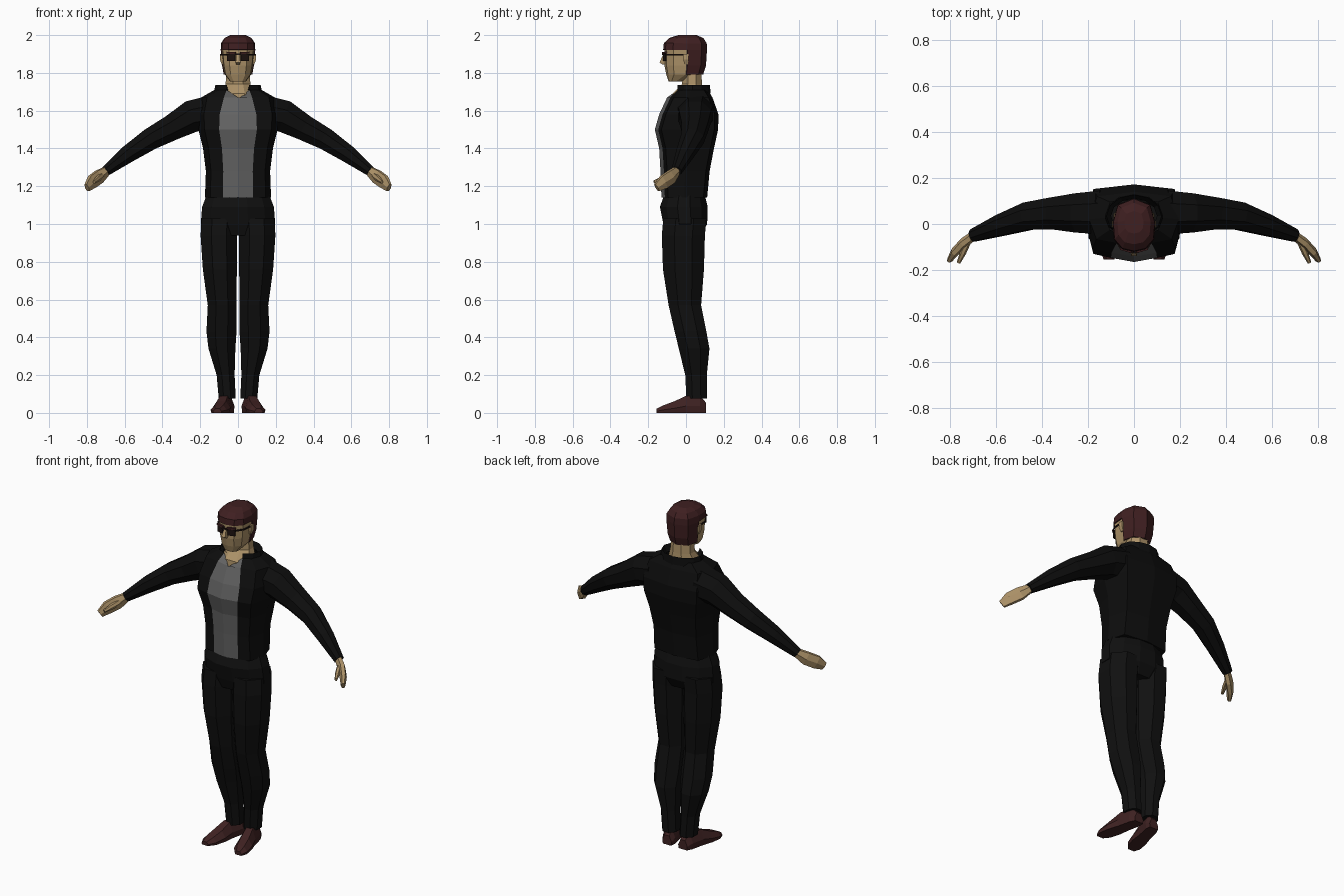
import bpy, bmesh, math
from mathutils import Vector

cube = bpy.data.objects.get("Cube")
if cube:
    bpy.data.objects.remove(cube, do_unlink=True)


def material(name, r, g, b):
    m = bpy.data.materials.new(name)
    m.use_nodes = True
    m.diffuse_color = (r, g, b, 1)
    node = next(n for n in m.node_tree.nodes if n.type == "BSDF_PRINCIPLED")
    node.inputs["Base Color"].default_value = (r, g, b, 1)
    node.inputs["Roughness"].default_value = 0.9
    return m


SKIN = material("skin", 0.42, 0.29, 0.14)
HAIR = material("dark_red_hair", 0.05, 0.014, 0.015)
JACKET = material("black_jacket", 0.004, 0.004, 0.004)
TROUSERS = material("black_trousers", 0.005, 0.005, 0.005)
SHIRT = material("grey_shirt", 0.12, 0.12, 0.12)
SHOE = material("brown_shoe_leather", 0.05, 0.016, 0.016)
GLASSES = material("dark_glasses", 0.012, 0.006, 0.005)


def loft(name, rings, mats, rule=None, closed=True, start=True, end=True, raised=None):
    """Skin a row of equal rings; rule(row, column) picks the material."""
    bm = bmesh.new()
    rows = [[bm.verts.new(p) for p in ring] for ring in rings]
    n = len(rows[0])
    for i in range(len(rows) - 1):
        for j in range(n if closed else n - 1):
            k = (j + 1) % n
            f = bm.faces.new((rows[i][j], rows[i][k], rows[i + 1][k], rows[i + 1][j]))
            f.material_index = rule(i, j) if rule else 0
    if closed and start:
        bm.faces.new(rows[0])
    if closed and end:
        bm.faces.new(rows[-1]).material_index = rule(len(rows), 0) if rule else 0
    bmesh.ops.recalc_face_normals(bm, faces=bm.faces)
    if raised is not None:
        shell = [f for f in bm.faces if f.material_index == raised]
        bmesh.ops.inset_region(bm, faces=shell, thickness=0.002, depth=0.006)
    mesh = bpy.data.meshes.new(name)
    bm.to_mesh(mesh)
    bm.free()
    for m in mats:
        mesh.materials.append(m)
    obj = bpy.data.objects.new(name, mesh)
    bpy.context.collection.objects.link(obj)
    return obj


def oval(z, x0, x1, y0, y1, n=8, s=1):
    """Horizontal n-sided ring that fills the given bounds."""
    k = 0.5 / math.cos(math.pi / n)
    ring = []
    for i in range(n):
        a = (i + 0.5) * math.tau / n
        ring.append((s * ((x0 + x1) / 2 + (x1 - x0) * k * math.cos(a)),
                     (y0 + y1) / 2 + (y1 - y0) * k * math.sin(a), z))
    return ring


def tube(name, stations, mat, s=1, n=8, ref=(0, 1, 0)):
    """Tube through (x, y, z, radius along ref, radius across)."""
    path = [Vector(p[:3]) for p in stations]
    rings = []
    for i, p in enumerate(stations):
        t = (path[min(i + 1, len(path) - 1)] - path[max(i - 1, 0)]).normalized()
        u = Vector(ref)
        u = (u - t * u.dot(t)).normalized()
        v = t.cross(u)
        ring = []
        for k in range(n):
            a = (k + 0.5) * math.tau / n
            q = path[i] + (u * p[3] * math.cos(a) + v * p[4] * math.sin(a)) / math.cos(math.pi / n)
            ring.append((s * q.x, q.y, q.z))
        rings.append(ring)
    return loft(name, rings, [mat])


def mirrored(half):
    return half + [(-x, y, z) for x, y, z in half[-2:0:-1]]


def half_column(j):
    return min(j, 9 - j)


# Jacket body with the shirt showing in its opening
body = []
for z, w, gap, yf, yb in [
        (1.14, .175, .08, -.13, .112), (1.28, .17, .078, -.135, .125),
        (1.40, .185, .085, -.142, .148), (1.50, .21, .10, -.165, .17),
        (1.58, .215, .097, -.142, .172), (1.67, .195, .075, -.10, .14),
        (1.71, .125, .06, -.06, .115)]:
    body.append(mirrored([(0, yf, z), (gap, yf + .018, z), (w * .84, yf + .035, z),
                          (w, (yf + yb) / 2, z), (w * .82, yb - .02, z), (0, yb, z)]))
body[-1][0] = (0, -.09, 1.66)
loft("jacket_and_shirt", body, [JACKET, SHIRT],
     rule=lambda i, j: int(half_column(j) == 0 and i < 6), end=False)

# Stand-up collar, open at the front
angles = [math.radians(-60 + 30 * k) for k in range(11)]
loft("jacket_collar", [[(rx * math.cos(a), .035 + ry * math.sin(a), z) for a in angles]
                       for rx, ry, z in [(.128, .095, 1.69), (.12, .092, 1.737), (.1, .075, 1.70)]],
     [JACKET], closed=False)

# Hips
loft("trouser_hips", [oval(z, -w, w, y0, y1, 12) for z, w, y0, y1 in [
    (.94, .13, -.10, .08), (1.0, .197, -.12, .112),
    (1.09, .19, -.138, .115), (1.17, .16, -.11, .095)]], [TROUSERS])

# Neck
loft("neck", [oval(z, -w, w, y0, y1) for z, w, y0, y1 in [
    (1.63, .09, -.075, .09), (1.69, .085, -.07, .09),
    (1.74, .066, -.02, .085), (1.82, .06, -.02, .08)]], [SKIN])

# Head with raised hair
head = []
for z, w, yf, yb in [(1.755, .042, -.092, -.02), (1.792, .07, -.105, .085),
                     (1.84, .079, -.114, .10), (1.92, .086, -.115, .105),
                     (1.955, .084, -.112, .104), (1.98, .068, -.085, .088),
                     (1.994, .04, -.04, .055)]:
    d = yb - yf
    head.append(mirrored([(0, yf, z), (w * .56, yf + d * .05, z), (w * .94, yf + d * .22, z),
                          (w, yf + d * .55, z), (w * .78, yb - d * .12, z), (0, yb, z)]))
loft("head_and_hair", head, [SKIN, HAIR], raised=1,
     rule=lambda i, j: int(i >= 3 or (i >= 1 and half_column(j) >= 3)))

# Nose
loft("nose", [oval(1.90, -.006, .006, -.12, -.10, 4),
              oval(1.855, -.013, .013, -.14, -.10, 4),
              oval(1.845, -.010, .010, -.125, -.10, 4)], [SKIN])

# Bridge of the glasses
tube("glasses_bridge", [(-.02, -.122, 1.898, .004, .004), (.02, -.122, 1.898, .004, .004)],
     GLASSES, n=4)

for side, s in (("left", 1), ("right", -1)):
    # Lens, brow bar and temple of the glasses
    tube(side + "_lens", [(.014, -.118, 1.881, .004, .018), (.056, -.106, 1.881, .004, .018)],
         GLASSES, s, 4)
    tube(side + "_brow_bar", [(.012, -.120, 1.905, .006, .005), (.06, -.106, 1.907, .006, .005)],
         HAIR, s, 4)
    tube(side + "_temple", [(.058, -.106, 1.895, .003, .004), (.085, -.065, 1.895, .003, .004),
                            (.09, .005, 1.895, .003, .004)], GLASSES, s, 4, ref=(1, 0, 0))
    # Ear
    loft(side + "_ear", [oval(1.845, .075, .086, -.008, .01, 4, s),
                         oval(1.87, .075, .096, -.014, .014, 4, s),
                         oval(1.90, .075, .094, -.012, .014, 4, s)], [SKIN])
    # Sleeve
    tube(side + "_sleeve", [
        (.14, .05, 1.59, .095, .09), (.245, .048, 1.57, .085, .085),
        (.35, .046, 1.51, .069, .068), (.46, .034, 1.452, .06, .058),
        (.58, -.006, 1.372, .046, .046), (.70, -.05, 1.28, .027, .027)], JACKET, s)
    # Hand and thumb
    tube(side + "_hand", [
        (.685, -.042, 1.29, .02, .017), (.735, -.078, 1.25, .036, .019),
        (.775, -.118, 1.222, .036, .017), (.80, -.155, 1.192, .022, .011)],
        SKIN, s, 6, ref=(0, 0, 1))
    tube(side + "_thumb", [(.72, -.075, 1.255, .016, .012), (.743, -.125, 1.238, .014, .012),
                           (.762, -.168, 1.222, .008, .007)], SKIN, s, 6, ref=(0, 0, 1))
    # Trouser leg
    loft(side + "_trouser_leg", [oval(*row, 8, s) for row in [
        (1.03, .002, .193, -.12, .108), (.94, .004, .198, -.128, .10),
        (.76, .006, .186, -.122, .095), (.57, .009, .16, -.092, .08),
        (.43, .008, .167, -.06, .108), (.34, .014, .156, -.038, .124),
        (.20, .018, .113, -.004, .11), (.075, .012, .102, .002, .11)]], [TROUSERS])
    # Shoe, turned slightly outwards
    shoe = []
    for y, w, h in [(.105, .03, .055), (.075, .04, .09), (0, .041, .09),
                    (-.06, .048, .062), (-.12, .044, .04), (-.155, .022, .022)]:
        c = .053 + (.1 - y) * .22
        shoe.append([(s * (c + w * a), y, h * b) for a, b in
                     [(-.9, 0), (.9, 0), (1, .4), (.5, 1), (-.5, 1), (-1, .4)]])
    loft(side + "_shoe", shoe, [SHOE])
